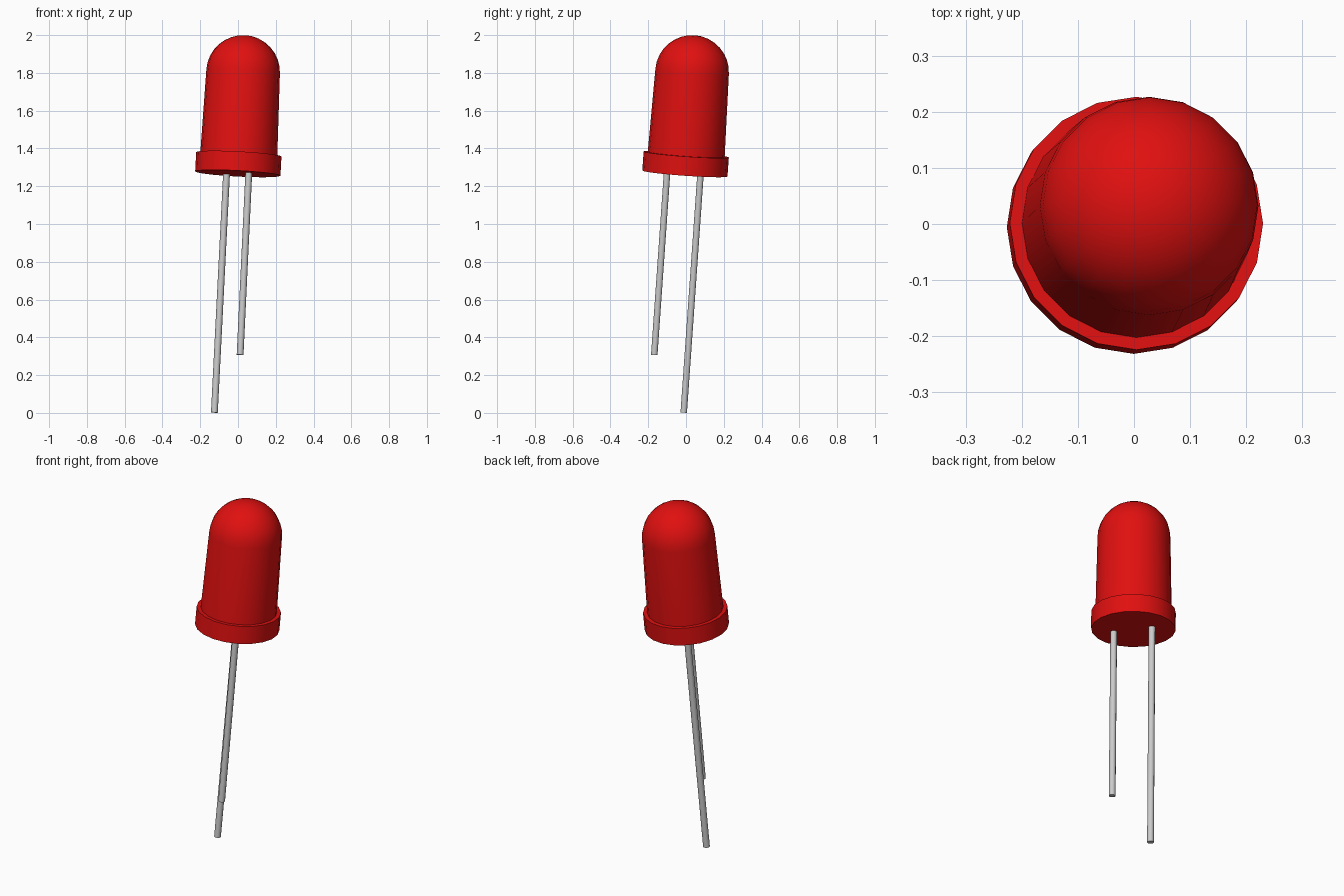
import bpy, bmesh, math
from mathutils import Vector, Matrix

if "Cube" in bpy.data.objects:
    bpy.data.objects.remove(bpy.data.objects["Cube"], do_unlink=True)


def material(name, rgb):
    mat = bpy.data.materials.new(name)
    mat.use_nodes = True
    mat.diffuse_color = (*rgb, 1)
    mat.node_tree.nodes["Principled BSDF"].inputs["Base Color"].default_value = (*rgb, 1)
    return mat


red = material("red plastic", (0.75, 0.005, 0.005))
metal = material("grey metal", (0.6, 0.6, 0.6))

# The whole lamp leans along this axis
AXIS = Vector((0.052, 0.071, 1)).normalized()
BASE = Vector((-0.001, -0.006, 1.267))


def lathe(name, profile, sides, origin, axis, mat):
    """Revolve (radius, height) points around an axis, closing on the centre line."""
    bm = bmesh.new()
    rings = []
    for r, h in profile:
        if r < 1e-5:
            rings.append([bm.verts.new((0, 0, h))])
        else:
            rings.append([bm.verts.new((r * math.cos(a), r * math.sin(a), h))
                          for a in (math.tau * i / sides for i in range(sides))])
    for low, high in zip(rings, rings[1:]):
        for i in range(sides):
            j = (i + 1) % sides
            if len(low) == 1:
                bm.faces.new((low[0], high[j], high[i]))
            elif len(high) == 1:
                bm.faces.new((low[i], low[j], high[0]))
            else:
                bm.faces.new((low[i], low[j], high[j], high[i]))
    tilt = Vector((0, 0, 1)).rotation_difference(axis).to_matrix().to_4x4()
    bm.transform(Matrix.Translation(origin) @ tilt)
    bmesh.ops.recalc_face_normals(bm, faces=bm.faces)
    mesh = bpy.data.meshes.new(name)
    bm.to_mesh(mesh)
    bm.free()
    mesh.materials.append(mat)
    obj = bpy.data.objects.new(name, mesh)
    bpy.context.collection.objects.link(obj)
    bpy.ops.object.select_all(action="DESELECT")
    obj.select_set(True)
    bpy.context.view_layer.objects.active = obj
    bpy.ops.object.shade_smooth_by_angle(angle=math.radians(40))
    return obj


# Lens: flange, slightly tapered body and round dome in one profile
DOME_R, DOME_H, STEPS = 0.195, 0.54, 8
profile = [(0, 0), (0.226, 0), (0.226, 0.102), (0.204, 0.102)]
for k in range(STEPS + 1):
    a = math.pi / 2 * k / STEPS
    profile.append((DOME_R * math.cos(a), DOME_H + DOME_R * math.sin(a)))
lathe("lens", profile, 20, BASE, AXIS, red)

# Two wire leads of different lengths
LEAD_R = 0.018
for name, foot, top in (
        ("long_lead", Vector((-0.125, -0.012, 0.002)), Vector((-0.06, 0.078, 1.28))),
        ("short_lead", Vector((0.011, -0.168, 0.307)), Vector((0.058, -0.099, 1.29)))):
    span = top - foot
    length = span.length
    lathe(name, [(0, 0), (LEAD_R, 0), (LEAD_R, length), (0, length)],
          10, foot, span.normalized(), metal)
